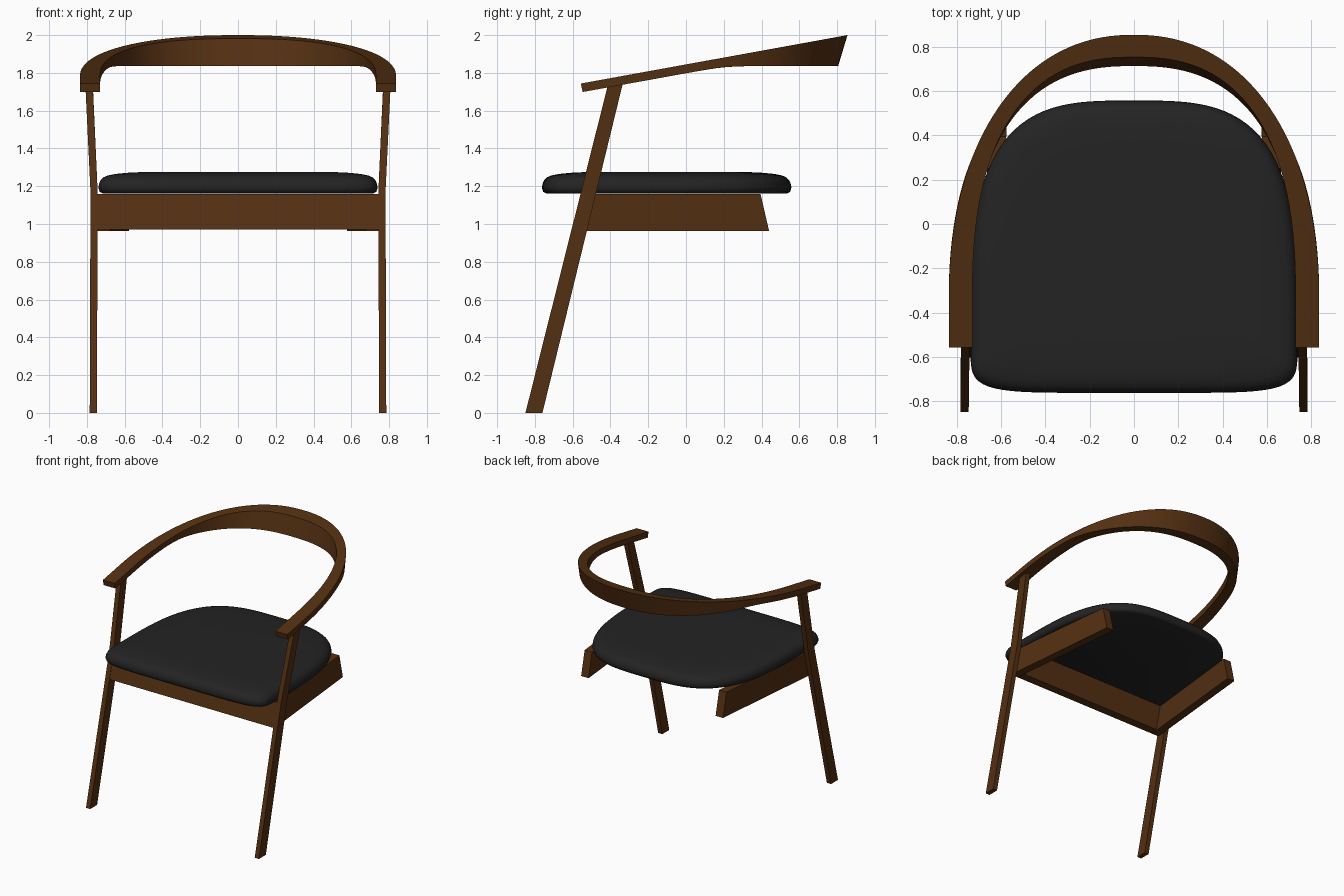
import bpy, bmesh, math

if "Cube" in bpy.data.objects:
    bpy.data.objects.remove(bpy.data.objects["Cube"])


def material(name, rgb):
    m = bpy.data.materials.new(name)
    m.diffuse_color = (*rgb, 1)
    m.use_nodes = True
    m.node_tree.nodes["Principled BSDF"].inputs["Base Color"].default_value = m.diffuse_color
    return m


WOOD = material("dark brown wood", (0.088, 0.029, 0.006))
FABRIC = material("black fabric", (0.017, 0.017, 0.017))


def loft(name, rings, mat, mirror=False, smooth=None):
    """Skin a list of equal-length rings and cap both ends."""
    bm = bmesh.new()
    rows = [[bm.verts.new(p) for p in ring] for ring in rings]
    n = len(rows[0])
    for a, b in zip(rows, rows[1:]):
        for i in range(n):
            j = (i + 1) % n
            bm.faces.new((a[i], a[j], b[j], b[i]))
    bm.faces.new(rows[0])
    bm.faces.new(rows[-1])
    bmesh.ops.recalc_face_normals(bm, faces=bm.faces)
    me = bpy.data.meshes.new(name)
    bm.to_mesh(me)
    bm.free()
    me.materials.append(mat)
    if smooth:
        me.shade_smooth()
        me.set_sharp_from_angle(angle=math.radians(smooth))
    ob = bpy.data.objects.new(name, me)
    bpy.context.collection.objects.link(ob)
    if mirror:
        ob.modifiers.new("mirror", "MIRROR").use_bisect_axis[0] = False
    return ob


def superellipse(a, b, n, t, y0):
    c, s = math.cos(t), math.sin(t)
    r = (abs(c) ** n + abs(s) ** n) ** (-1 / n)
    return a * c * r, y0 + b * s * r


def leg_front(z):
    return -0.85 + 0.2514 * z


def leg_back(z):
    return -0.76 + 0.244 * z


# Bent armrest and backrest: flat sloping top, deeper and leaning at the back
def arm_top(y):
    return 1.745 + 0.1815 * (y + 0.55)


def arm_bottom(x, y):
    k = 0.008
    z = -k * math.log(math.exp((1.8 - arm_top(y) + 0.045) / k)
                      + math.exp((1.8 - 1.836) / k)) + 1.8
    drop = arm_top(y) - z
    return x, y + 0.01 - 0.06 * (drop - 0.045) / 0.12, z


def arm_ring(o, i):
    return [(*o, arm_top(o[1])), (*i, arm_top(i[1])), arm_bottom(*i), arm_bottom(*o)]


STEPS = 72
arm = [arm_ring((0.837, -0.557), (0.73, -0.557))]
for k in range(STEPS + 1):
    t = math.pi * k / STEPS
    arm.append(arm_ring(superellipse(0.837, 1.205, 2.2, t, -0.35),
                        superellipse(0.73, 1.104, 2.5, t, -0.35)))
arm.append(arm_ring((-0.837, -0.557), (-0.73, -0.557)))
loft("armrest_and_backrest", arm, WOOD, smooth=30)

# Front legs: lean back, and flare outwards above the seat rail
leg = []
for x0, x1, zf, zb in ((0.747, 0.785, 0, 0), (0.743, 0.781, 1.17, 1.17),
                       (0.769, 0.808, 1.735, 1.75)):
    leg.append([(x0, leg_front(zf), zf), (x1, leg_front(zf), zf),
                (x1, leg_back(zb), zb), (x0, leg_back(zb), zb)])
loft("front_legs", leg, WOOD, mirror=True)

# Front seat rail, slanted with the legs
rail = []
for x in (-0.746, 0.746):
    rail.append([(x, leg_front(z) + d, z)
                 for z, d in ((0.97, 0.004), (1.16, 0.004), (1.16, 0.075), (0.97, 0.075))])
loft("front_seat_rail", rail, WOOD)

# Side seat rails, converging towards the back
side = []
for yb, yt, x in ((-0.585, -0.54, 0.744), (0.44, 0.395, 0.644)):
    side.append([(x, yb, 0.963), (x, yt, 1.158), (x - 0.067, yt, 1.158), (x - 0.067, yb, 0.963)])
loft("side_seat_rails", side, WOOD, mirror=True)

# Seat cushion: rounded-edge stack of outlines (inset, height)
cushion = []
for inset, z in ((0.022, 1.162), (0.007, 1.17), (0, 1.192), (0.003, 1.212), (0.012, 1.232),
                 (0.027, 1.247), (0.05, 1.257), (0.09, 1.265), (0.15, 1.271), (0.21, 1.274)):
    ring = []
    for k in range(144):
        t = math.tau * k / 144
        back = t < math.pi
        b, n = (1.058, 3.3) if back else (0.263, 6)
        ring.append((*superellipse(0.739 - inset, b - inset, n, t, -0.5), z))
    cushion.append(ring)
loft("seat_cushion", cushion, FABRIC, smooth=50)
